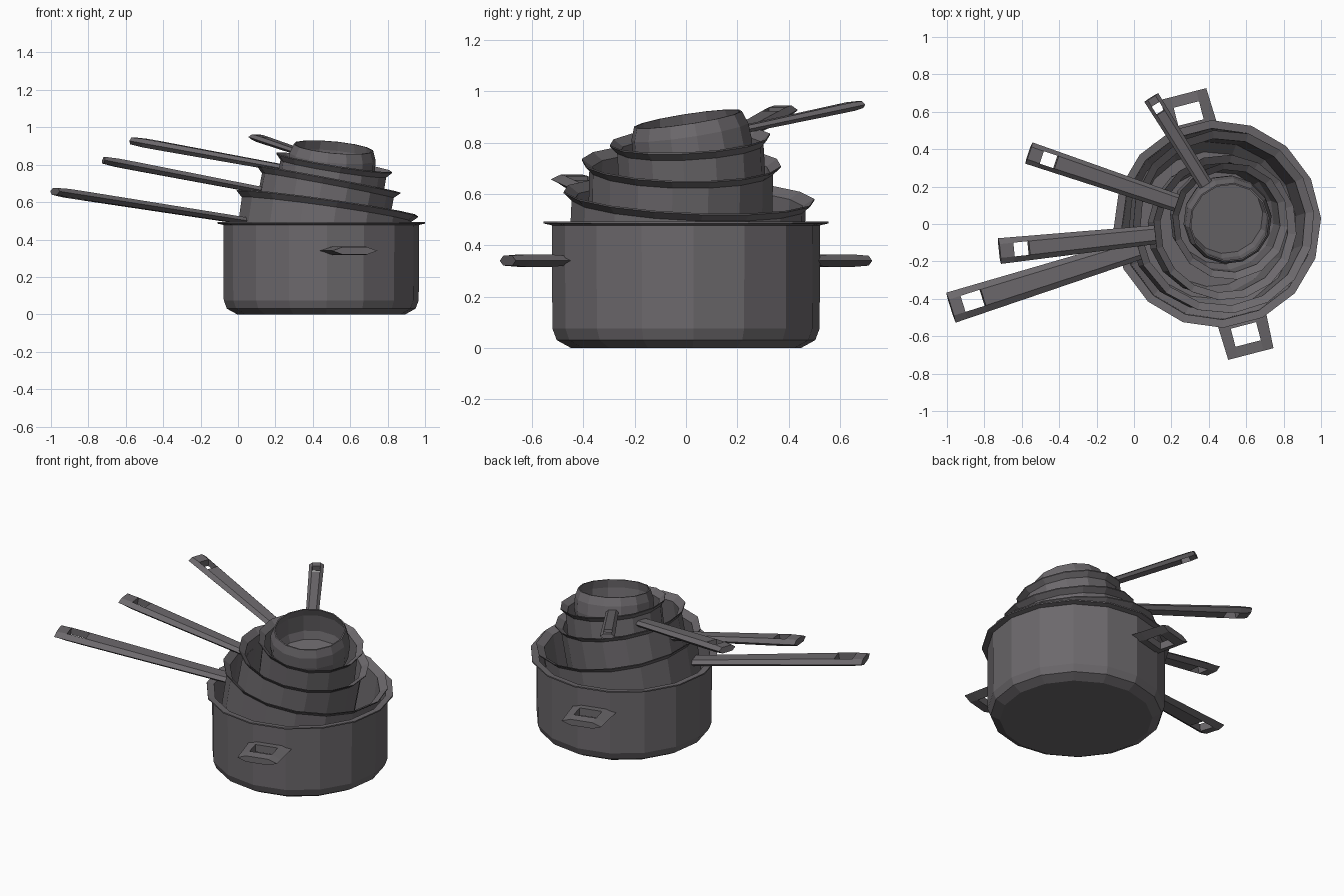
import bpy, bmesh
from math import sin, cos, pi, atan, radians
from mathutils import Matrix

if "Cube" in bpy.data.objects:
    bpy.data.objects.remove(bpy.data.objects["Cube"])

steel = bpy.data.materials.new("dark_steel")
steel.diffuse_color = (0.15, 0.14, 0.15, 1)
steel.use_nodes = True
steel.node_tree.nodes["Principled BSDF"].inputs["Base Color"].default_value = steel.diffuse_color


def new_object(name, bm, matrix):
    bmesh.ops.recalc_face_normals(bm, faces=bm.faces)
    mesh = bpy.data.meshes.new(name)
    bm.to_mesh(mesh)
    bm.free()
    mesh.materials.append(steel)
    obj = bpy.data.objects.new(name, mesh)
    bpy.context.collection.objects.link(obj)
    obj.matrix_world = matrix
    return obj


def lathe(name, profile, sides, matrix):
    """Revolve a profile of (radius, z) points; both ends close with a flat disc."""
    bm = bmesh.new()
    rings = []
    for r, z in profile:
        angles = [2 * pi * (i + 0.5) / sides for i in range(sides)]
        rings.append([bm.verts.new((r * cos(a), r * sin(a), z)) for a in angles])
    for a, b in zip(rings, rings[1:]):
        for i in range(sides):
            j = (i + 1) % sides
            bm.faces.new((a[i], a[j], b[j], b[i]))
    bm.faces.new(rings[0])
    bm.faces.new(rings[-1])
    return new_object(name, bm, matrix)


def handle(name, r0, r1, w0, w1, t, z, hole, matrix):
    """Tapered lens-section bar along local x, with a square hole near the tip."""
    h0, h1, hw = hole
    bm = bmesh.new()

    # cross-section: outer edge is thin, the middle is thick
    def section(x, thick, inner):
        w = (w0 + (w1 - w0) * (x - r0) / (r1 - r0)) / 2
        pts = [(-w, 0), (-inner, thick), (inner, thick),
               (w, 0), (inner, -thick), (-inner, -thick)]
        return [bm.verts.new((x, y, z + dz)) for y, dz in pts]

    secs = [section(r0, t * 0.8, w0 * 0.3), section(h0, t, hw),
            section(h1, t, hw), section(r1, t * 0.8, hw)]
    for k, (a, b) in enumerate(zip(secs, secs[1:])):
        for i in range(6):
            if k == 1 and i in (1, 4):      # leave the hole open
                continue
            j = (i + 1) % 6
            bm.faces.new((a[i], a[j], b[j], b[i]))
    # walls of the hole and the end caps
    a, b = secs[1], secs[2]
    for q in ((a[1], a[2], a[4], a[5]), (b[1], b[2], b[4], b[5]),
              (a[1], b[1], b[5], a[5]), (a[2], b[2], b[4], a[4])):
        bm.faces.new(q)
    bm.faces.new(secs[0])
    bm.faces.new(secs[-1])
    return new_object(name, bm, matrix)


def placement(x, y, z, yaw, slope):
    return (Matrix.Translation((x, y, z)) @ Matrix.Rotation(radians(yaw), 4, 'Z')
            @ Matrix.Rotation(-atan(slope), 4, 'Y'))


# large stock pot with two loop handles
base = placement(0.445, 0, 0, 104.5, 0)
lathe("stock_pot", [(0.45, 0), (0.505, 0.03), (0.522, 0.075), (0.524, 0.478),
                    (0.556, 0.485), (0.556, 0.493), (0.512, 0.487),
                    (0.508, 0.08), (0.45, 0.02)], 16, base)
for side, turn in (("back", 0), ("front", pi)):
    handle("loop_handle_" + side, 0.5, 0.718, 0.27, 0.25, 0.024, 0.34,
           (0.56, 0.66, 0.07), base @ Matrix.Rotation(turn, 4, 'Z'))


# flared saucepans, stacked inside each other and tilted by their handles
def flared(r, rim, h, lip):
    return [(r * 0.87, -h), (r * 0.97, -h + 0.025), (r, -h + 0.07), (r, -lip),
            (rim, -0.006), (rim, 0), (r - 0.012, -lip + 0.006),
            (r - 0.012, -h + 0.075), (r * 0.86, -h + 0.015)]


# name, centre of rim, yaw, slope, body r, rim r, height, sides,
# handle tip, inner width, tip width, drop below rim, hole (from tip, length, half width)
pans = [
    ("large_pan", (0.478, 0.012, 0.595), 197.5, 0.148, 0.46, 0.492, 0.46, 16,
     1.52, 0.12, 0.168, 0.162, (0.065, 0.115, 0.045)),
    ("medium_pan", (0.487, -0.018, 0.723), 186.0, 0.19, 0.36, 0.39, 0.40, 16,
     1.21, 0.10, 0.138, 0.127, (0.075, 0.085, 0.037)),
    ("small_pan", (0.515, 0.015, 0.813), 161.3, 0.172, 0.288, 0.315, 0.32, 14,
     1.14, 0.095, 0.12, 0.08, (0.07, 0.085, 0.035)),
]
for name, pos, yaw, slope, r, rim, h, n, tip, w0, w1, drop, (gap, length, hw) in pans:
    m = placement(*pos, yaw, slope)
    lathe(name, flared(r, rim, h, 0.035), n, m)
    handle(name + "_handle", r - 0.02, tip, w0, w1, 0.023, -drop,
           (tip - gap - length, tip - gap, hw), m)

# smallest pan on top, with its mouth drawn slightly inwards
m = placement(0.51, 0.008, 0.893, 122, 0.18)
lathe("butter_pan", [(0.19, -0.23), (0.225, -0.2), (0.236, -0.12), (0.232, -0.05),
                     (0.214, 0), (0.206, 0), (0.218, -0.05),
                     (0.218, -0.16), (0.2, -0.21)], 14, m)
handle("butter_pan_handle", 0.221, 0.785, 0.075, 0.088, 0.017, -0.085,
       (0.69, 0.745, 0.024), m)
